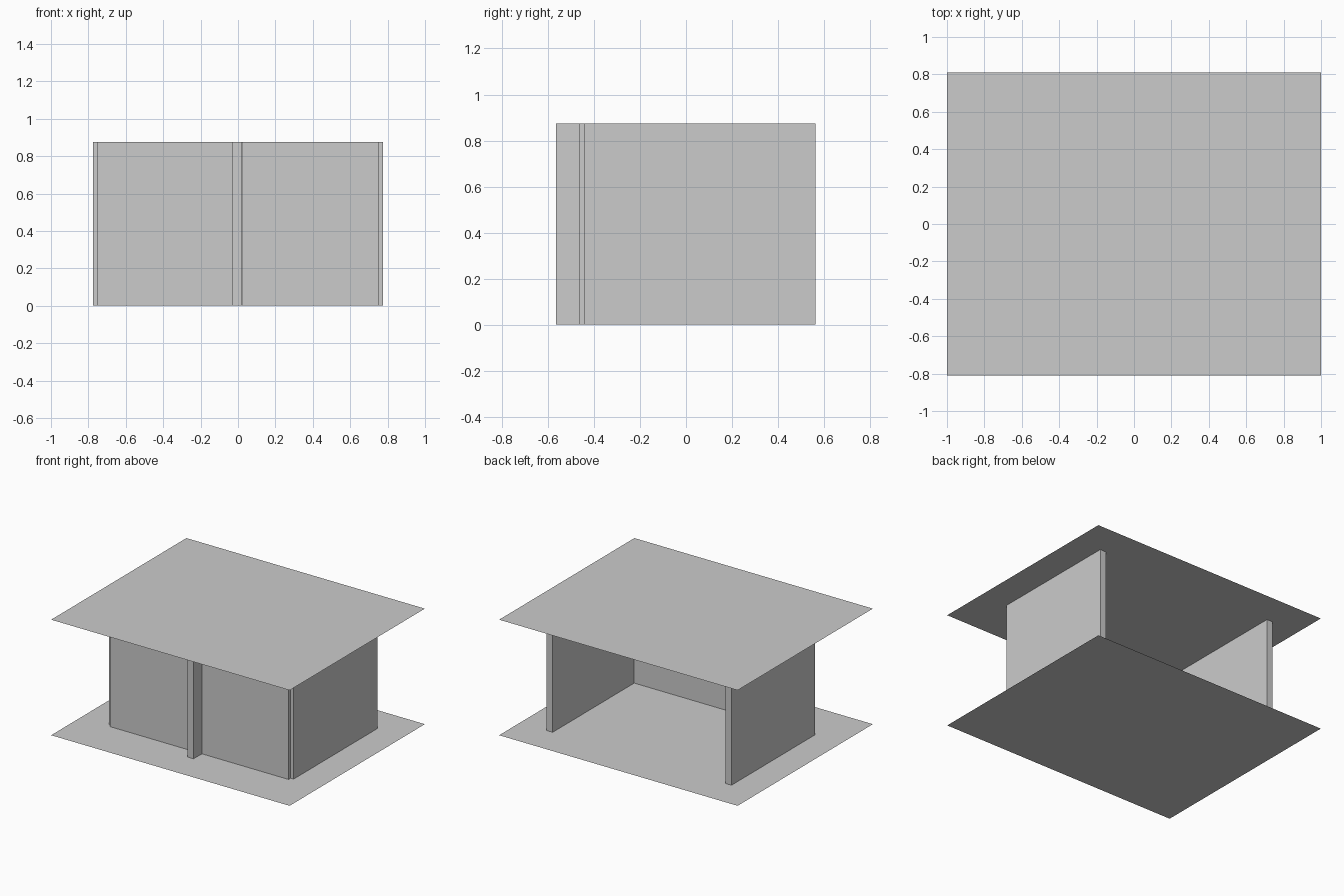
import bpy
from mathutils import Vector

if "Cube" in bpy.data.objects:
    bpy.data.objects.remove(bpy.data.objects["Cube"])

HEIGHT = 0.876   # storey height
THICK = 0.05     # wall thickness


def mesh_object(name, verts, faces):
    mesh = bpy.data.meshes.new(name)
    mesh.from_pydata(verts, [], faces)
    ob = bpy.data.objects.new(name, mesh)
    bpy.context.collection.objects.link(ob)
    return ob


def slab(name, z):
    """Single-face horizontal sheet."""
    return mesh_object(name, [(-1, -.81, z), (1, -.81, z), (1, .81, z), (-1, .81, z)],
                       [(0, 1, 2, 3)])


def wall(name, start, end):
    """Full-height box wall along a centre line on the plan."""
    a, b = Vector(start), Vector(end)
    d = (b - a).normalized()
    n = Vector((-d.y, d.x)) * THICK / 2
    plan = [a - n, b - n, b + n, a + n]
    verts = [(p.x, p.y, z) for z in (0.001, HEIGHT - 0.001) for p in plan]
    faces = [(3, 2, 1, 0), (4, 5, 6, 7)]
    faces += [(i, (i + 1) % 4, (i + 1) % 4 + 4, i + 4) for i in range(4)]
    return mesh_object(name, verts, faces)


# Floor and ceiling sheets
slab("floor", 0)
slab("ceiling", HEIGHT)

# Side walls and the two halves of the front wall; the back stays open
for side, s in (("left", -1), ("right", 1)):
    wall(side + "_side_wall", (s * .75, -.44), (s * .75, .562))
    wall(side + "_front_wall", (0, -.44), (s * .75, -.44))

# Short dividing wall projecting from the front
wall("front_divider", (-.004, -.565), (0, -.44))
